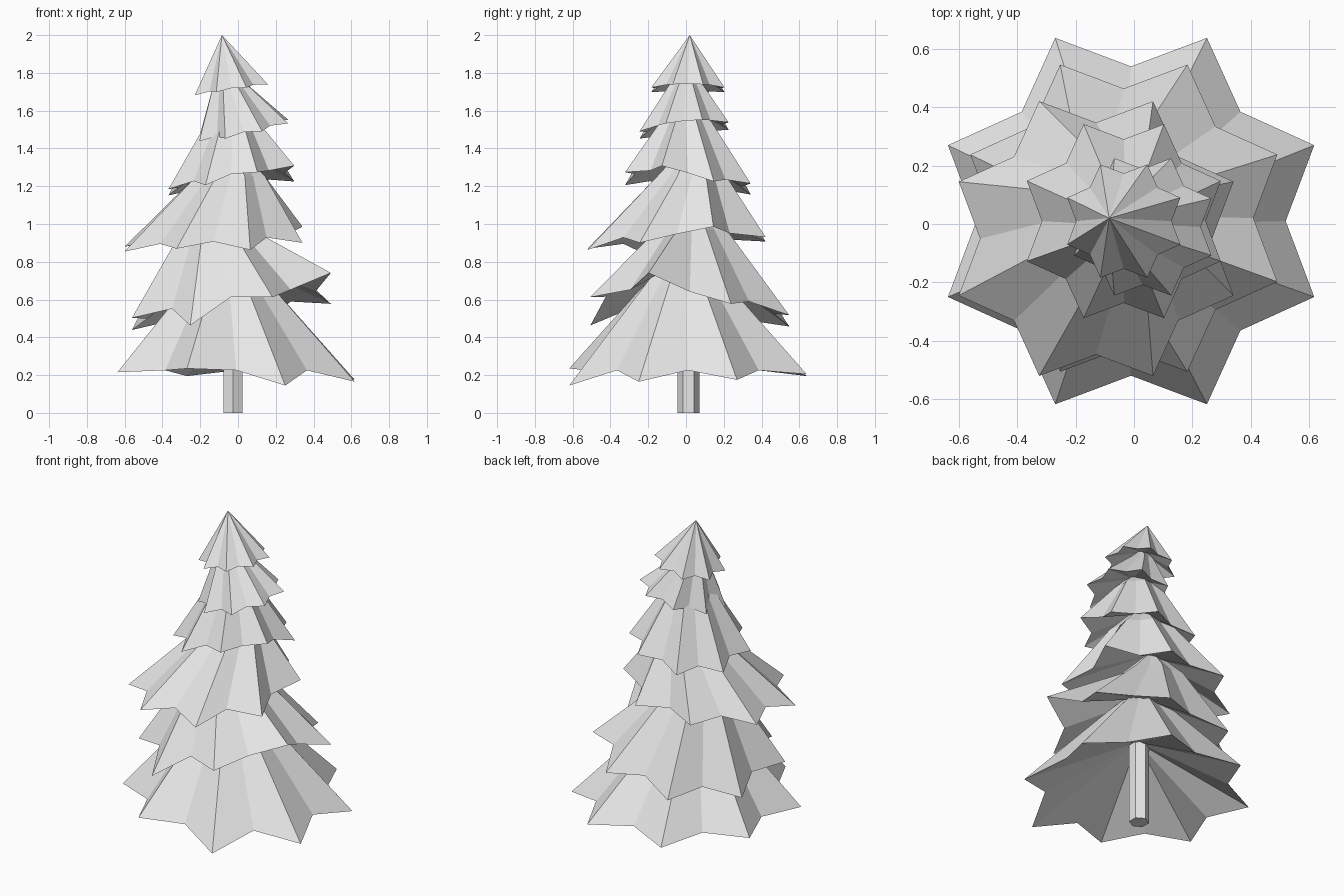
import bpy
import bmesh
from math import cos, sin, radians
from mathutils import Vector

default_cube = bpy.data.objects.get("Cube")
if default_cube:
    bpy.data.objects.remove(default_cube, do_unlink=True)

POINTS = 8  # branch tips on every tier

# One plain colour for the whole tree
grey = bpy.data.materials.new("pale_grey")
grey.use_nodes = True
grey.diffuse_color = (0.8, 0.8, 0.8, 1)
grey.node_tree.nodes["Principled BSDF"].inputs["Base Color"].default_value = (0.8, 0.8, 0.8, 1)


def finish(bm, name):
    """Turn a bmesh into a flat-shaded object with the shared colour."""
    mesh = bpy.data.meshes.new(name)
    bm.to_mesh(mesh)
    bm.free()
    mesh.materials.append(grey)
    obj = bpy.data.objects.new(name, mesh)
    bpy.context.collection.objects.link(obj)
    return obj


def star_ring(bm, center, tip_radius, valley_radius, tilt=(0, 0), valley_lift=0, tip_lift=None):
    """Ring of alternating tips and valleys lying on a tilted plane."""
    ring = []
    for i in range(POINTS * 2):
        is_valley = i % 2
        angle = radians(180 / POINTS) * (i + 1)
        radius = valley_radius if is_valley else tip_radius
        x, y = radius * cos(angle), radius * sin(angle)
        z = tilt[0] * x + tilt[1] * y
        if is_valley:
            z += valley_lift
        elif tip_lift:
            z += tip_lift[i // 2]
        ring.append(bm.verts.new(Vector(center) + Vector((x, y, z))))
    return ring


def fan(bm, ring, peak):
    """Triangles from a ring to a single point."""
    tip = bm.verts.new(peak)
    for a, b in zip(ring, ring[1:] + ring[:1]):
        bm.faces.new((a, b, tip))


def branch_tier(name, base, radius, tilt, top, top_radius, tip_lift=None):
    """Star-shaped skirt with a hollow underside, rising to a ring or a point."""
    bm = bmesh.new()
    lower = star_ring(bm, base, radius, radius * 0.78, tilt, radius * 0.045, tip_lift)
    count = len(lower)
    if top_radius:
        upper = star_ring(bm, top, top_radius, top_radius * 0.85)
        for i in range(count):
            j = (i + 1) % count
            bm.faces.new((lower[i], lower[j], upper[j], upper[i]))
        fan(bm, upper, Vector(top) + Vector((0, 0, top_radius)))
    else:
        fan(bm, lower, top)
    # Underside hollowed towards the trunk
    hollow = Vector(base).lerp(Vector(top), 0.3)
    hollow.z = base[2] + radius * 0.5
    fan(bm, lower[::-1], hollow)
    return finish(bm, name)


# Branch tiers from the ground up
branch_tier("bottom_tier", base=(-0.01, 0.01, 0.195), radius=0.68, tilt=(0, 0),
            top=(-0.05, 0, 0.72), top_radius=0.2,
            tip_lift=(-0.02, 0.01, 0, 0.02, 0.02, 0.04, -0.05, -0.03))
branch_tier("second_tier", base=(-0.035, 0.02, 0.545), radius=0.57, tilt=(0.16, -0.1),
            top=(-0.11, 0.03, 0.97), top_radius=0.2,
            tip_lift=(-0.03, -0.01, 0, 0, 0.02, -0.1, -0.02, 0.09))
branch_tier("third_tier", base=(-0.13, -0.05, 0.9), radius=0.51, tilt=(0.06, 0.04),
            top=(-0.04, 0.03, 1.25), top_radius=0.2,
            tip_lift=(0.05, 0, 0, 0, -0.01, 0, -0.03, -0.02))
branch_tier("fourth_tier", base=(-0.035, 0.01, 1.215), radius=0.36, tilt=(0.14, -0.12),
            top=(-0.03, 0, 1.55), top_radius=0.14,
            tip_lift=(-0.02, 0.02, 0, 0, 0, -0.03, 0, 0.03))
branch_tier("fifth_tier", base=(0.03, -0.01, 1.495), radius=0.255, tilt=(0.2, 0.1),
            top=(-0.05, 0, 1.76), top_radius=0.08)
branch_tier("top_tier", base=(-0.035, 0.01, 1.71), radius=0.21, tilt=(0.15, 0),
            top=(-0.085, 0.02, 2), top_radius=0)

# Six-sided trunk reaching up inside the branches
height = 0.6
bm = bmesh.new()
bmesh.ops.create_cone(bm, cap_ends=True, segments=6, radius1=0.058, radius2=0.058, depth=height)
# Corners point to the front and back
if max(v.co.x for v in bm.verts) > max(v.co.y for v in bm.verts):
    for v in bm.verts:
        v.co.x, v.co.y = -v.co.y, v.co.x
bmesh.ops.translate(bm, verts=bm.verts, vec=(-0.026, 0.014, height / 2))
finish(bm, "trunk")
